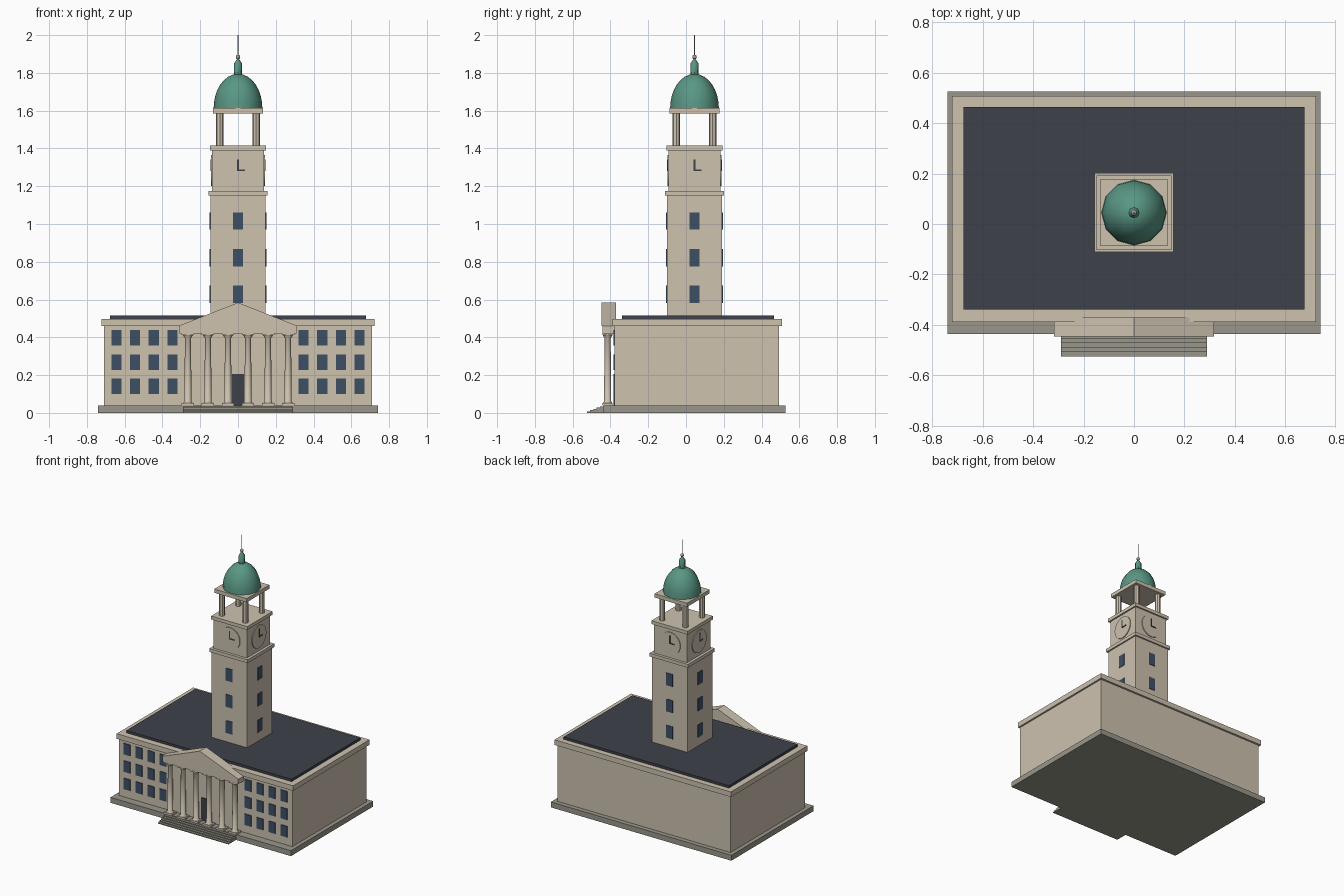
import bpy
import bmesh
from math import pi, cos, sin, radians
from mathutils import Matrix

cube = bpy.data.objects.get("Cube")
if cube:
    bpy.data.objects.remove(cube, do_unlink=True)


def material(name, r, g, b):
    m = bpy.data.materials.new(name)
    m.use_nodes = True
    m.diffuse_color = (r, g, b, 1)
    bsdf = next(n for n in m.node_tree.nodes if n.type == 'BSDF_PRINCIPLED')
    bsdf.inputs["Base Color"].default_value = (r, g, b, 1)
    return m


STONE = material("pale limestone", 0.61, 0.54, 0.43)
GREY = material("grey stone", 0.32, 0.31, 0.26)
SLATE = material("dark slate", 0.047, 0.053, 0.067)
GLASS = material("blue window glass", 0.048, 0.08, 0.13)
COPPER = material("green copper", 0.10, 0.31, 0.23)
METAL = material("finial metal", 0.38, 0.37, 0.32)


def finish(name, bm, mat, smooth=False):
    bmesh.ops.recalc_face_normals(bm, faces=bm.faces)
    mesh = bpy.data.meshes.new(name)
    bm.to_mesh(mesh)
    bm.free()
    mesh.materials.append(mat)
    ob = bpy.data.objects.new(name, mesh)
    bpy.context.collection.objects.link(ob)
    if smooth:
        bpy.ops.object.select_all(action='DESELECT')
        ob.select_set(True)
        bpy.context.view_layer.objects.active = ob
        bpy.ops.object.shade_smooth_by_angle(angle=radians(40))
    return ob


def box(name, x0, x1, y0, y1, z0, z1, mat):
    bm = bmesh.new()
    size = Matrix.Diagonal((x1 - x0, y1 - y0, z1 - z0, 1))
    mid = Matrix.Translation(((x0 + x1) / 2, (y0 + y1) / 2, (z0 + z1) / 2))
    bmesh.ops.create_cube(bm, size=1, matrix=mid @ size)
    return finish(name, bm, mat)


def lathe(name, x, y, profile, sides, mat, smooth=True):
    """Closed solid of revolution from (radius, height) pairs."""
    bm = bmesh.new()
    rings = [[bm.verts.new((x + r * cos(2 * pi * i / sides),
                            y + r * sin(2 * pi * i / sides), z))
              for i in range(sides)] for r, z in profile]
    for a, b in zip(rings, rings[1:]):
        for i in range(sides):
            j = (i + 1) % sides
            bm.faces.new((a[i], a[j], b[j], b[i]))
    bm.faces.new(rings[0])
    bm.faces.new(rings[-1])
    return finish(name, bm, mat, smooth)


# Plinth, main block, cornice and flat roof
box("plinth", -0.74, 0.74, -0.437, 0.526, 0, 0.04, GREY)
box("main_block", -0.71, 0.71, -0.378, 0.492, 0.04, 0.46, STONE)
box("main_cornice", -0.723, 0.723, -0.388, 0.507, 0.46, 0.498, STONE)
box("flat_roof", -0.677, 0.677, -0.34, 0.465, 0.498, 0.516, SLATE)

# Front windows
for side in (-1, 1):
    for col in range(4):
        for row in range(3):
            x, z = side * (0.347 + 0.099 * col), 0.14 + 0.129 * row
            box("front_window", x - 0.027, x + 0.027, -0.383, -0.377,
                z - 0.041, z + 0.041, GLASS)
box("front_door", -0.033, 0.033, -0.384, -0.377, 0.04, 0.207, SLATE)

# Entrance steps
for i in range(5):
    box("entrance_step", -0.29, 0.29, -0.525 + 0.0175 * i, -0.43,
        0.007 * i, 0.007 * (i + 1), GREY)

# Portico columns
for i in range(6):
    x, y = -0.265 + 0.106 * i, -0.415
    box("column_base", x - 0.033, x + 0.033, y - 0.027, y + 0.027, 0.04, 0.052, STONE)
    lathe("portico_column", x, y,
          [(0.026, 0.052), (0.019, 0.06), (0.016, 0.395), (0.028, 0.415)], 12, STONE)
    box("column_capital", x - 0.033, x + 0.033, y - 0.027, y + 0.027, 0.412, 0.42, STONE)

# Entablature and pediment
box("entablature", -0.31, 0.31, -0.441, -0.37, 0.42, 0.462, STONE)
bm = bmesh.new()
front = bm.faces.new([bm.verts.new((x, -0.447, z))
                      for x, z in ((-0.317, 0.46), (0.317, 0.46), (0, 0.584))])
ext = bmesh.ops.extrude_face_region(bm, geom=[front])
bmesh.ops.translate(bm, vec=(0, 0.077, 0),
                    verts=[g for g in ext["geom"] if isinstance(g, bmesh.types.BMVert)])
finish("pediment", bm, STONE)

# Tower stages, each a square block about the tower axis
TY = 0.045
for name, h, z0, z1 in (("tower_shaft", 0.146, 0.5, 1.15),
                        ("lower_tower_cornice", 0.157, 1.15, 1.175),
                        ("clock_stage", 0.137, 1.175, 1.39),
                        ("upper_tower_cornice", 0.148, 1.39, 1.415),
                        ("belfry_slab", 0.133, 1.585, 1.613)):
    box(name, -h, h, TY - h, TY + h, z0, z1, STONE)


def place(ob, quarter):
    """Turn a part made for the front of the tower onto another side."""
    ob.data.transform(Matrix.Translation((0, TY, 0)) @ Matrix.Rotation(quarter * pi / 2, 4, 'Z'))


# Tower windows and clocks on all four sides
for q in range(4):
    for z in (0.628, 0.822, 1.016):
        place(box("tower_window", -0.027, 0.027, -0.15, -0.145,
                  z - 0.046, z + 0.046, GLASS), q)
    bm = bmesh.new()
    bmesh.ops.create_cone(bm, cap_ends=True, segments=24, radius1=0.083, radius2=0.083,
                          depth=0.008, matrix=Matrix.Translation((0, -0.139, 1.283))
                          @ Matrix.Rotation(pi / 2, 4, 'X'))
    place(finish("clock_dial", bm, STONE, True), q)
    place(box("minute_hand", -0.004, 0.004, -0.146, -0.142, 1.28, 1.342, SLATE), q)
    place(box("hour_hand", -0.004, 0.038, -0.146, -0.142, 1.28, 1.288, SLATE), q)

# Open belfry columns
for sx in (-1, 1):
    for sy in (-1, 1):
        lathe("belfry_column", sx * 0.096, TY + sy * 0.096,
              [(0.02, 1.415), (0.02, 1.585)], 8, STONE)

# Dome, lantern and finial
dome = [(0.129 * cos(a), 1.613 + 0.182 * sin(a))
        for a in (radians(11 * i) for i in range(9))]
lathe("dome", 0, TY, dome, 12, COPPER)
lathe("lantern", 0, TY, [(0.022, 1.785), (0.022, 1.848), (0.004, 1.876)], 8, COPPER)
bm = bmesh.new()
bmesh.ops.create_uvsphere(bm, u_segments=12, v_segments=8, radius=0.012,
                          matrix=Matrix.Translation((0, TY, 1.884)))
finish("finial_ball", bm, METAL, True)
lathe("spire", 0, TY, [(0.003, 1.87), (0.002, 2.0)], 6, METAL)
